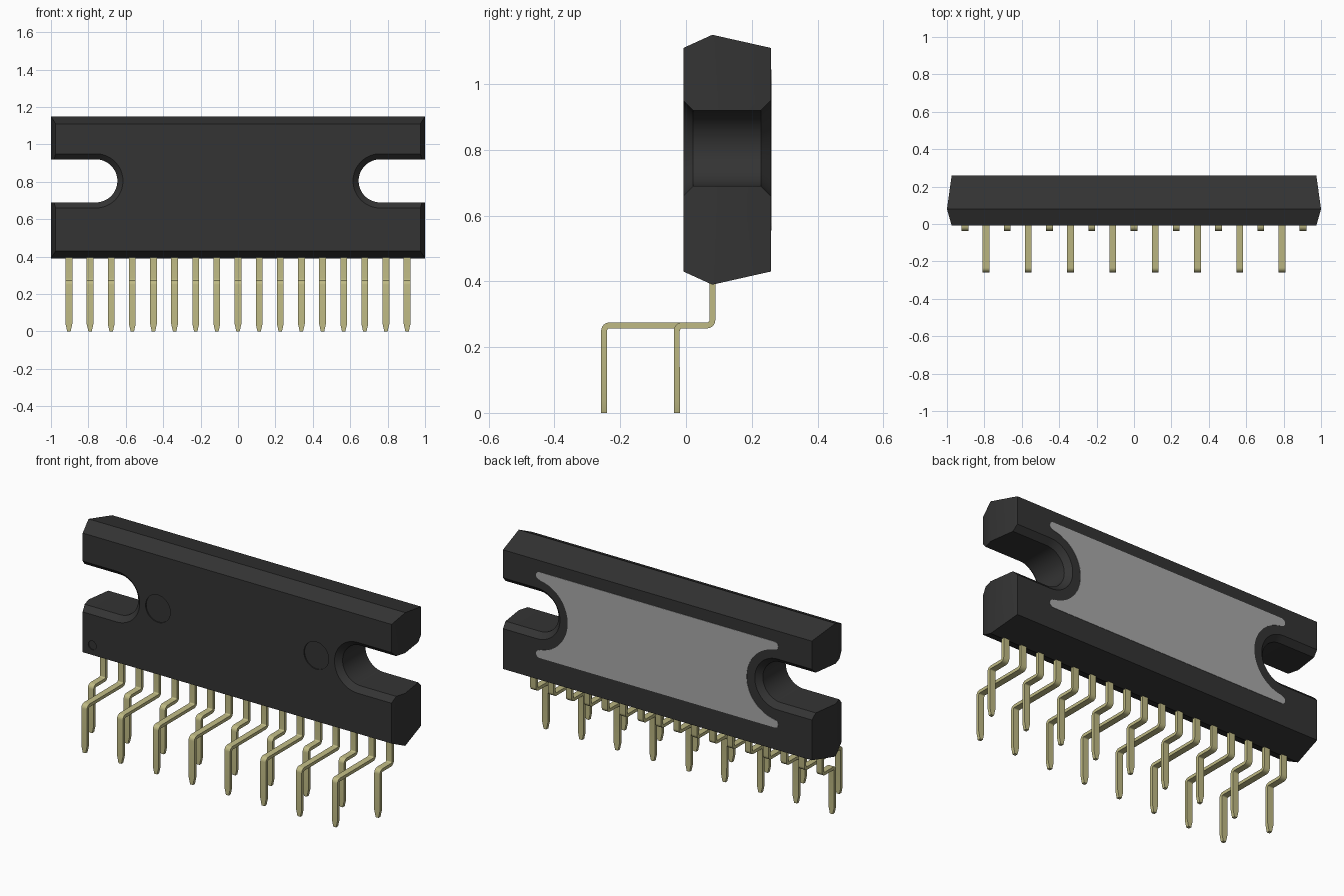
import bpy, bmesh
from math import cos, sin, radians, pi
from mathutils import Vector

cube = bpy.data.objects.get("Cube")
if cube:
    bpy.data.objects.remove(cube, do_unlink=True)


def material(name, r, g, b):
    m = bpy.data.materials.new(name)
    m.use_nodes = True
    m.diffuse_color = (r, g, b, 1)
    bsdf = m.node_tree.nodes["Principled BSDF"]
    bsdf.inputs["Base Color"].default_value = (r, g, b, 1)
    bsdf.inputs["Roughness"].default_value = 0.6
    return m


BLACK = material("black plastic", 0.034, 0.034, 0.034)
GREY = material("grey metal", 0.40, 0.40, 0.40)
BRASS = material("pale brass", 0.52, 0.49, 0.23)

FRONT, BACK, RIDGE = -0.008, 0.258, 0.08
SLOT_X, SLOT_Z, SLOT_R = 0.76, 0.805, 0.115


def loft_mesh(name, rings, mat):
    """Closed solid through rings that all have the same point count."""
    bm = bmesh.new()
    loops = [[bm.verts.new(p) for p in ring] for ring in rings]
    n = len(loops[0])
    for a, b in zip(loops, loops[1:]):
        for i in range(n):
            j = (i + 1) % n
            bm.faces.new((a[i], a[j], b[j], b[i]))
    bm.faces.new(loops[0][::-1])
    bm.faces.new(loops[-1])
    bmesh.ops.recalc_face_normals(bm, faces=bm.faces[:])
    mesh = bpy.data.meshes.new(name)
    bm.to_mesh(mesh)
    bm.free()
    mesh.materials.append(mat)
    return mesh


def add(name, mesh):
    obj = bpy.data.objects.new(name, mesh)
    bpy.context.collection.objects.link(obj)
    return obj


def smooth(obj):
    bpy.ops.object.select_all(action='DESELECT')
    obj.select_set(True)
    bpy.context.view_layer.objects.active = obj
    bpy.ops.object.shade_smooth_by_angle(angle=radians(25))


def arc(cx, cz, r, start, end, steps):
    angles = [radians(start + (end - start) * i / steps) for i in range(steps + 1)]
    return [(cx + r * cos(a), cz + r * sin(a)) for a in angles]


def at_depth(outline, y):
    return [(x, y, z) for x, z in outline]


# Moulded body, widest along a ridge near the front
def rectangle(y, hx, hz):
    return [(sx * hx, y, 0.77 + sz * hz)
            for sx, sz in ((-1, -1), (1, -1), (1, 1), (-1, 1))]


body = add("body", loft_mesh("body", [rectangle(FRONT, 0.975, 0.34),
                                      rectangle(RIDGE, 1.0, 0.38),
                                      rectangle(BACK, 0.975, 0.34)], BLACK))


# Cutters: open-ended mounting slots with flared rims, and shallow mould marks
def slot_ring(y, r, side):
    outline = [(1.3, SLOT_Z + r)] + arc(SLOT_X, SLOT_Z, r, 90, 270, 32) + [(1.3, SLOT_Z - r)]
    return [(side * x, y, z) for x, z in outline]


cutters = []
for side in (-1, 1):
    rings = [slot_ring(y, SLOT_R + flare, side) for y, flare in
             ((FRONT - 0.05, 0.08), (FRONT + 0.03, 0), (BACK - 0.03, 0), (BACK + 0.05, 0.08))]
    cutters.append(add("slot_cutter", loft_mesh("slot_cutter", rings, BLACK)))

for x, z, r in ((-0.5, SLOT_Z, 0.078), (0.5, SLOT_Z, 0.078), (-0.915, 0.485, 0.025)):
    circle = arc(x, z, r, 0, 360, 40)[:-1]
    rings = [at_depth(circle, FRONT - 0.05), at_depth(circle, FRONT + 0.006)]
    cutters.append(add("mark_cutter", loft_mesh("mark_cutter", rings, BLACK)))

bpy.context.view_layer.objects.active = body
for cutter in cutters:
    cutter.hide_render = True
    mod = body.modifiers.new("cut", 'BOOLEAN')
    mod.operation = 'DIFFERENCE'
    mod.solver = 'EXACT'
    mod.object = cutter
    bpy.ops.object.modifier_apply(modifier=mod.name)
for cutter in cutters:
    bpy.data.objects.remove(cutter, do_unlink=True)
smooth(body)

# Heat spreader plate on the back, scooped out around both slots
half = (arc(0.743, 0.223, 0.022, 90, -90, 8)
        + arc(0.765, 0, 0.2, 98, 262, 32)
        + arc(0.743, -0.223, 0.022, 90, -90, 8))
outline = [(x, z + SLOT_Z - 0.005) for x, z in half + [(-x, -z) for x, z in half]]
add("heat_spreader", loft_mesh("heat_spreader", [at_depth(outline, BACK - 0.004),
                                                 at_depth(outline, BACK + 0.002)], GREY))


# Bent pins: flat strip swept along a stepped path, tapered at the tip
def pin_mesh(name, foot_y):
    bend, level, thick, width = 0.016, 0.266, 0.009, 0.018
    path = [(RIDGE, 0.43)]
    path += arc(RIDGE - bend, level + bend, bend, 0, -90, 6)
    path += arc(foot_y + bend, level - bend, bend, 90, 180, 6)
    path += [(foot_y, 0.04), (foot_y, 0)]
    pts = [Vector(p) for p in path]
    rings = []
    for i, p in enumerate(pts):
        before = (p - pts[i - 1]).normalized() if i else Vector((0, -1))
        after = (pts[i + 1] - p).normalized() if i + 1 < len(pts) else before
        t = (before + after).normalized()
        n = Vector((-t.y, t.x)) * thick
        w = width if i + 1 < len(pts) else width * 0.5
        a, b = p + n, p - n
        rings.append([(-w, a.x, a.y), (w, a.x, a.y), (w, b.x, b.y), (-w, b.x, b.y)])
    return loft_mesh(name, rings, BRASS)


short_pin = pin_mesh("short_pin", -0.028)
long_pin = pin_mesh("long_pin", -0.249)
for i in range(17):
    is_long = i % 2 == 1
    pin = add(("long_pin_" if is_long else "short_pin_") + str(i + 1),
              long_pin if is_long else short_pin)
    pin.location.x = (i - 8) * 0.113
    if i < 2:
        smooth(pin)
